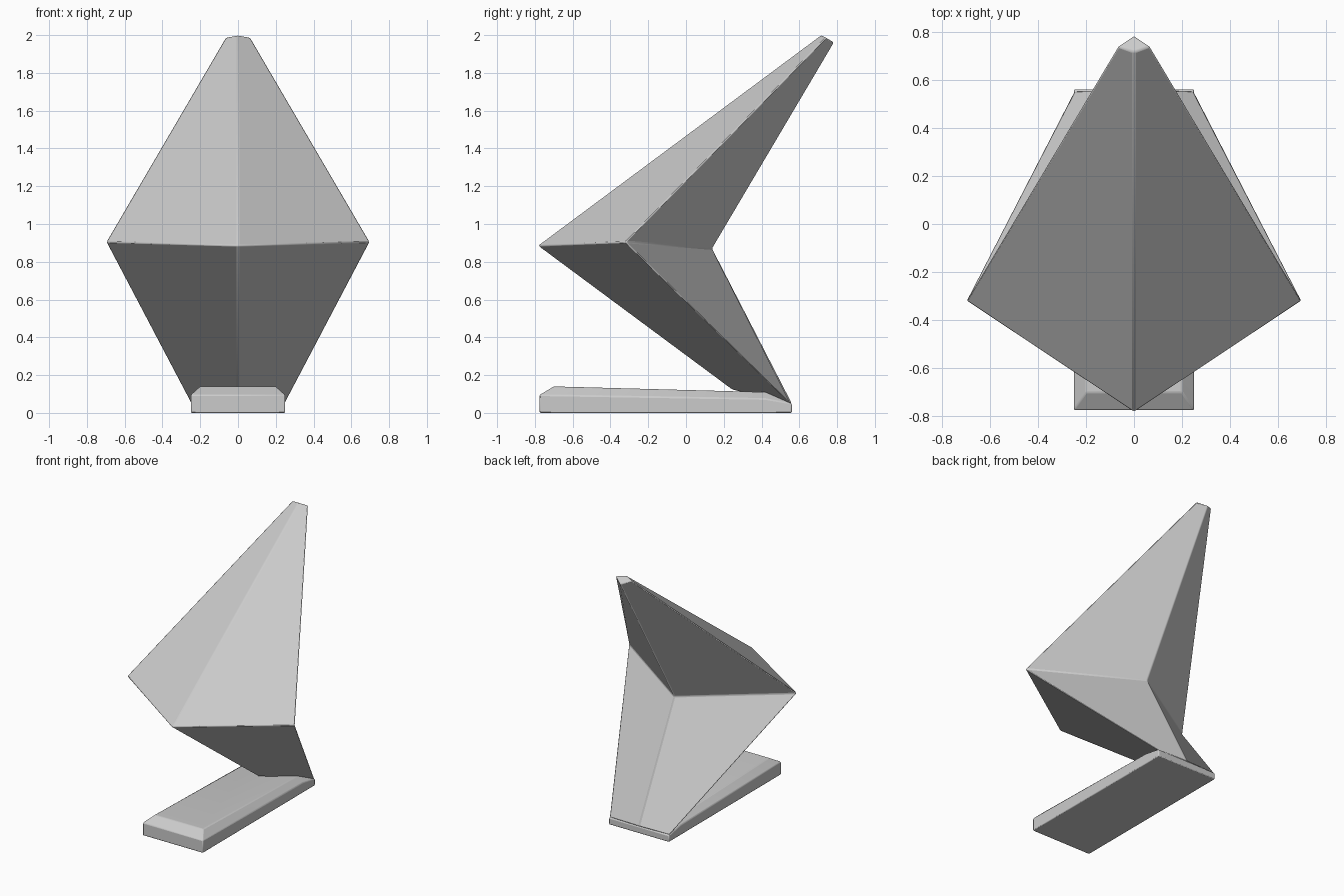
import bpy, bmesh
from math import radians

cube = bpy.data.objects.get("Cube")
if cube:
    bpy.data.objects.remove(cube, do_unlink=True)

# Single plain material
grey = bpy.data.materials.new("light grey")
grey.use_nodes = True
COLOUR = (0.6, 0.6, 0.6, 1)
grey.diffuse_color = COLOUR
grey.node_tree.nodes["Principled BSDF"].inputs["Base Color"].default_value = COLOUR


def finish(name, bm, width):
    """Turn a bmesh into an object with softened edges."""
    bmesh.ops.recalc_face_normals(bm, faces=bm.faces)
    mesh = bpy.data.meshes.new(name)
    bm.to_mesh(mesh)
    bm.free()
    mesh.materials.append(grey)
    obj = bpy.data.objects.new(name, mesh)
    bpy.context.collection.objects.link(obj)
    bevel = obj.modifiers.new("soft edges", "BEVEL")
    bevel.width = width
    bevel.segments = 2
    bevel.limit_method = "ANGLE"
    bevel.angle_limit = radians(20)
    bpy.ops.object.select_all(action="DESELECT")
    obj.select_set(True)
    bpy.context.view_layer.objects.active = obj
    bpy.ops.object.shade_smooth_by_angle(angle=radians(30))
    return obj


def ring(bm, front, side, back):
    """Diamond cross-section: front and back on the centre line, sides mirrored."""
    x, y, z = side
    points = [(0, *front), (x, y, z), (0, *back), (-x, y, z)]
    return [bm.verts.new(p) for p in points]


# Folded body: foot, wide waist and narrow tip joined by facets
body = bmesh.new()
rings = [
    ring(body, (0.24, 0.125), (0.25, 0.555, 0.05), (0.56, 0.05)),
    ring(body, (-0.785, 0.885), (0.70, -0.32, 0.905), (0.14, 0.87)),
    ring(body, (0.715, 2.0), (0.067, 0.74, 1.987), (0.785, 1.96)),
]
for low, high in zip(rings, rings[1:]):
    for i in range(4):
        j = (i + 1) % 4
        body.faces.new((low[i], low[j], high[j], high[i]))
body.faces.new(rings[0])
body.faces.new(rings[-1])
finish("folded_body", body, 0.008)

# Base slab: chamfered top that slopes down to the back
base = bmesh.new()
sections = [  # half width, y, z
    (0.25, -0.775, 0), (0.25, -0.775, 0.095), (0.20, -0.70, 0.14),
    (0.20, 0.42, 0.11), (0.25, 0.42, 0.075),
    (0.25, 0.56, 0.05), (0.25, 0.56, 0),
]
for x, y, z in sections:
    for s in (-1, 1):
        base.verts.new((s * x, y, z))
bmesh.ops.convex_hull(base, input=base.verts)
bmesh.ops.dissolve_limit(base, angle_limit=radians(2), verts=base.verts, edges=base.edges)
finish("base_slab", base, 0.006)
